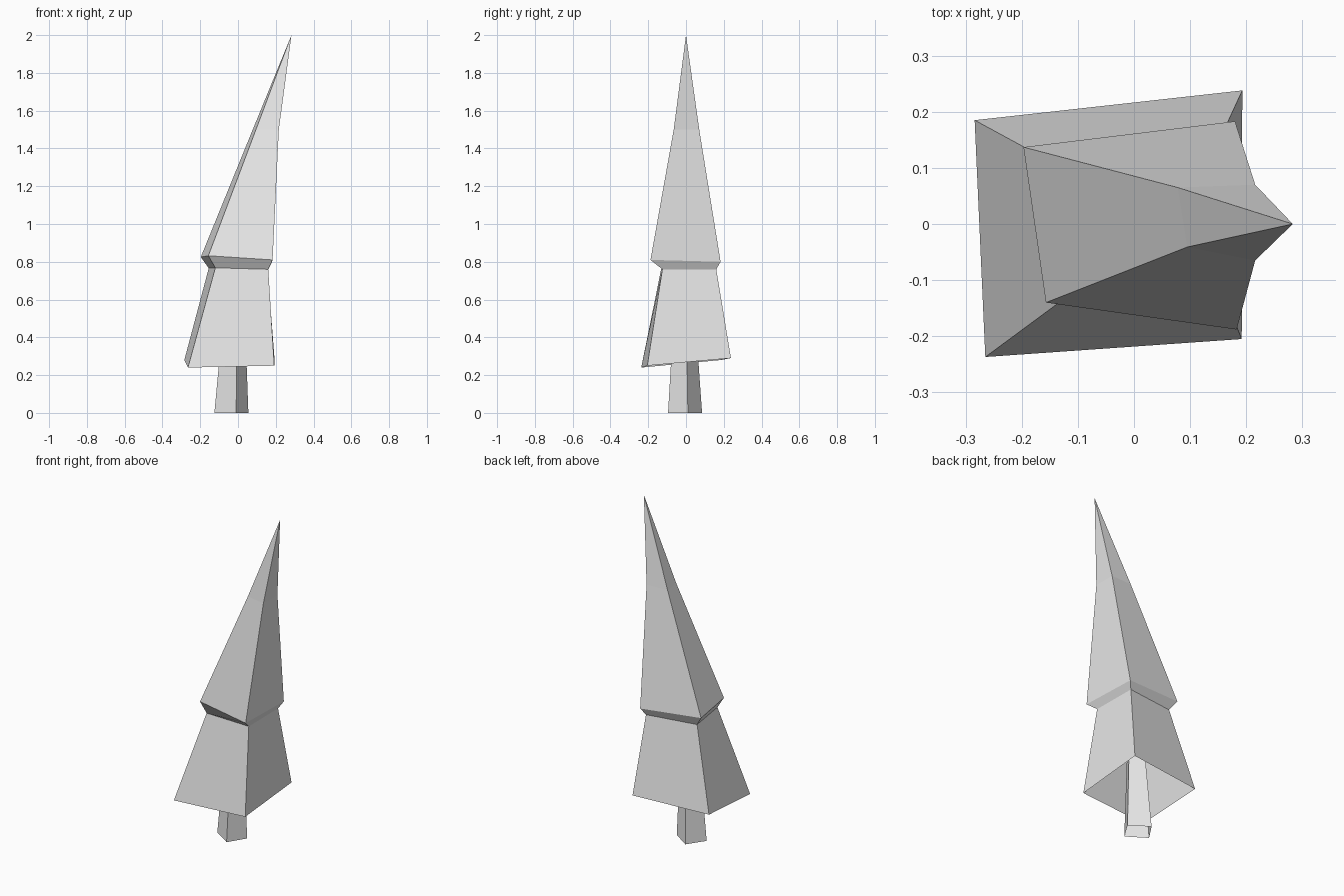
import bpy
import bmesh
from mathutils import Vector

default_cube = bpy.data.objects.get("Cube")
if default_cube:
    bpy.data.objects.remove(default_cube, do_unlink=True)


def make_material(name, colour):
    material = bpy.data.materials.new(name)
    material.use_nodes = True
    material.diffuse_color = colour
    material.node_tree.nodes["Principled BSDF"].inputs["Base Color"].default_value = colour
    return material


def loft(name, rings, material, tip=None, cap_top=False):
    """Skin four-cornered rings from bottom to top, leaving the bottom open."""
    bm = bmesh.new()
    loops = [[bm.verts.new(corner) for corner in ring] for ring in rings]
    for lower, upper in zip(loops, loops[1:]):
        for i in range(len(lower)):
            j = (i + 1) % len(lower)
            bm.faces.new((lower[i], lower[j], upper[j], upper[i]))
    top = loops[-1]
    if tip:
        apex = bm.verts.new(tip)
        for i in range(len(top)):
            bm.faces.new((top[i], top[(i + 1) % len(top)], apex))
    elif cap_top:
        bm.faces.new(top)
    mesh = bpy.data.meshes.new(name)
    bm.to_mesh(mesh)
    bm.free()
    mesh.materials.append(material)
    obj = bpy.data.objects.new(name, mesh)
    bpy.context.collection.objects.link(obj)
    return obj


grey = make_material("light grey", (0.8, 0.8, 0.8, 1.0))

# Leaning crown: corners run front left edge, front right, back right, back left
lower_hem = [(-0.265, -0.237, 0.24), (0.192, -0.205, 0.25),
             (0.193, 0.238, 0.29), (-0.284, 0.185, 0.28)]
neck = [(-0.12, -0.13, 0.768), (0.16, -0.125, 0.76),
        (0.157, 0.16, 0.76), (-0.155, 0.115, 0.766)]
upper_hem = [(-0.157, -0.14, 0.832), (0.183, -0.188, 0.81),
             (0.18, 0.183, 0.8), (-0.197, 0.137, 0.825)]
bend = [(0.095, -0.041, 1.5), (0.216, -0.065, 1.5),
        (0.216, 0.07, 1.5), (0.078, 0.065, 1.5)]
loft("crown", [lower_hem, neck, upper_hem, bend], grey, tip=(0.283, 0, 2))

# Tapered, turned trunk running up inside the crown
foot = [Vector(p) for p in ((-0.01, -0.095, 0), (0.055, 0.01, 0),
                            (-0.055, 0.085, 0), (-0.125, -0.02, 0))]
middle = sum(foot, Vector()) / len(foot)
top_middle = Vector((-0.02, -0.008, 0.5))
trunk_top = [top_middle + (corner - middle) * 0.64 for corner in foot]
loft("trunk", [foot, trunk_top], grey, cap_top=True)
